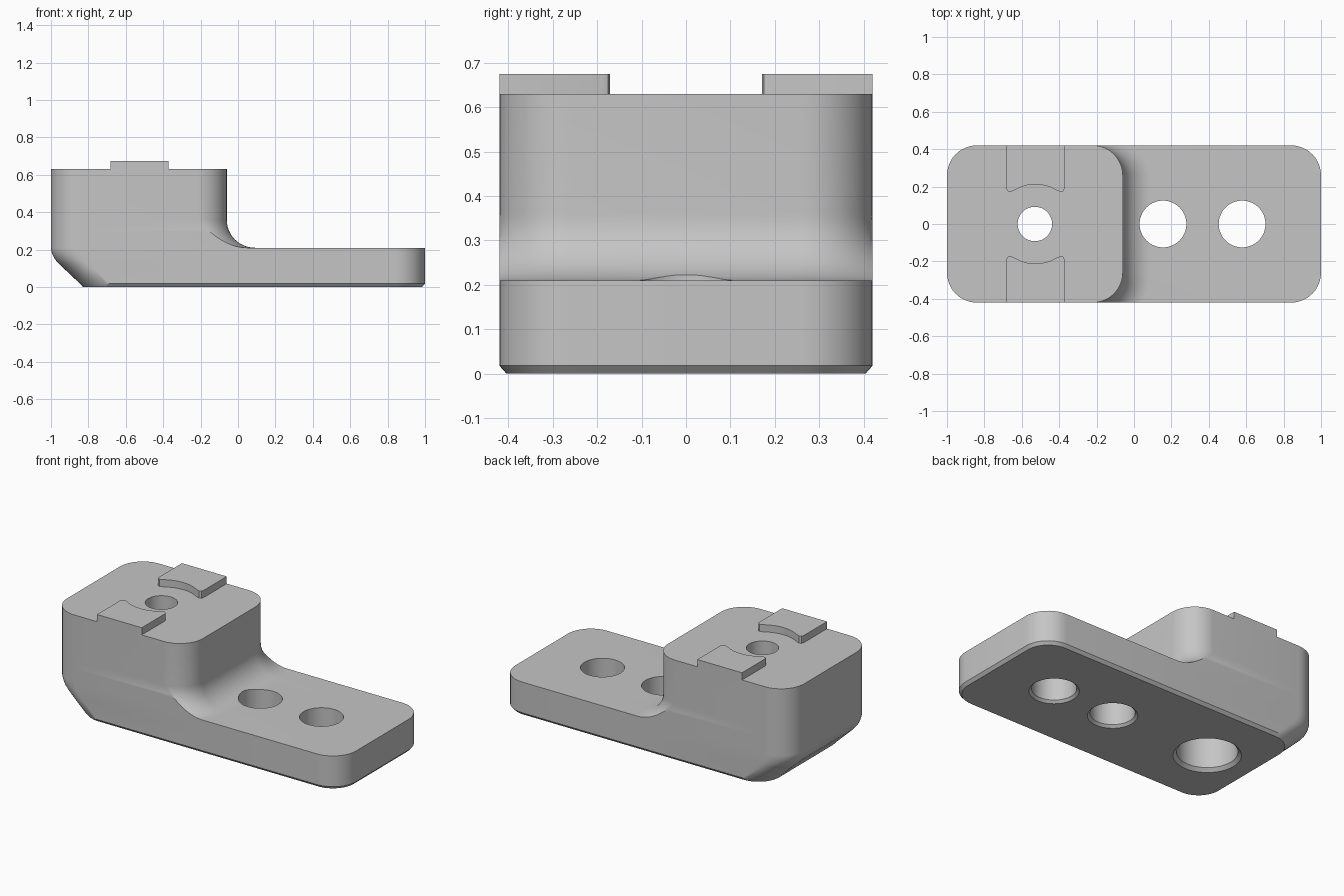
import bpy, bmesh
from math import sin, cos, asin, pi, sqrt

if "Cube" in bpy.data.objects:
    bpy.data.objects.remove(bpy.data.objects["Cube"])

GREY = bpy.data.materials.new("plain_grey")
GREY.use_nodes = True
GREY.diffuse_color = (0.56, 0.56, 0.56, 1)
GREY.node_tree.nodes["Principled BSDF"].inputs["Base Color"].default_value = (0.56, 0.56, 0.56, 1)

R, HALF_Y = 0.16, 0.42          # plan corner radius, half width
CY = HALF_Y - R
FILLET, PLATE_TOP, BLOCK_TOP = 0.15, 0.21, 0.63
BLOCK_X = -0.06
SEG = 12


def make_object(name, bm):
    bmesh.ops.remove_doubles(bm, verts=bm.verts, dist=1e-5)
    bmesh.ops.recalc_face_normals(bm, faces=bm.faces)
    mesh = bpy.data.meshes.new(name)
    bm.to_mesh(mesh)
    bm.free()
    mesh.materials.append(GREY)
    obj = bpy.data.objects.new(name, mesh)
    bpy.context.collection.objects.link(obj)
    return obj


def loft(name, rings):
    bm = bmesh.new()
    rows = [[bm.verts.new(p) for p in ring] for ring in rings]
    n = len(rows[0])
    for a, b in zip(rows, rows[1:]):
        for i in range(n):
            j = (i + 1) % n
            bm.faces.new((a[i], a[j], b[j], b[i]))
    bm.faces.new(rows[0][::-1])
    bm.faces.new(rows[-1])
    return make_object(name, bm)


def smooth(obj):
    bpy.ops.object.select_all(action='DESELECT')
    obj.select_set(True)
    bpy.context.view_layer.objects.active = obj
    bpy.ops.object.shade_smooth_by_angle(angle=pi / 6)


FOOT_X = BLOCK_X - R + sqrt((R + FILLET) ** 2 - R ** 2)


def outline(z, left, right, grow=0.0, plate=False):
    """Rounded plan outline; a grown right end is trimmed by the side walls."""
    rad = R + grow
    small = R + min(grow, 0)
    a = asin(min(1, R / rad)) if grow > 0 else pi / 2
    half = [(right - R + rad * cos(a * i / SEG), CY + rad * sin(a * i / SEG)) for i in range(SEG + 1)]
    half.append((FOOT_X, CY + small) if plate else half[-1])
    for i in range(SEG + 1):
        t = pi / 2 * (1 + i / SEG)
        half.append((left + R + small * cos(t), CY + small * sin(t)))
    return [(x, y, z) for x, y in half] + [(x, -y, z) for x, y in reversed(half)]


# Body: plate with a raked heel, then a filleted rise into the block
heel = [(0.018, -0.845), (0.1, -0.932), (0.13, -0.963), (0.15, -0.98), (0.175, -0.993), (0.2, -1)]
rings = [outline(0, -0.845, 1, -0.016, True)]
rings += [outline(z, x, 1, 0, True) for z, x in heel + [(PLATE_TOP, -1)]]
for i in range(15):
    t = pi / 2 * i / 14
    grow = FILLET * (1 - sin(t)) if i < 14 else 0
    rings.append(outline(PLATE_TOP + FILLET * (1 - cos(t)), -1, BLOCK_X, grow))
rings.append(outline(BLOCK_TOP, -1, BLOCK_X))
body = loft("stepped_body", rings)

# Bolt holes, chamfered underneath; the block hole is counterbored
plain = [(0.14, -0.02), (0.14, 0), (0.125, 0.015), (0.125, 0.5)]
bored = [(0.19, -0.02), (0.19, 0), (0.17, 0.02), (0.17, 0.42), (0.092, 0.42), (0.092, 0.7)]
for x, profile in ((0.155, plain), (0.578, plain), (-0.53, bored)):
    cutter = loft("hole_cutter", [[(x + r * cos(pi * k / 32), r * sin(pi * k / 32), z)
                                   for k in range(64)] for r, z in profile])
    cutter.hide_render = True
    mod = body.modifiers.new("hole", 'BOOLEAN')
    mod.operation, mod.solver, mod.object = 'DIFFERENCE', 'EXACT', cutter
    bpy.context.view_layer.objects.active = body
    bpy.ops.object.modifier_apply(modifier=mod.name)
    bpy.data.objects.remove(cutter)
smooth(body)

# Locating tabs with a hollow curved around the hole
edge = [(-0.155, HALF_Y), (-0.155, 0.19), (-0.15, 0.176), (-0.137, 0.171), (-0.122, 0.176)]
edge += [(0.1 * k / 6, sqrt(0.212 ** 2 - (0.1 * k / 6) ** 2)) for k in range(-6, 1)]
edge += [(-x, y) for x, y in edge[-2::-1]]
for name, side in (("back_tab", 1), ("front_tab", -1)):
    tab = loft(name, [[(x - 0.527, y * side, z) for x, y in edge] for z in (BLOCK_TOP, 0.675)])
    smooth(tab)
